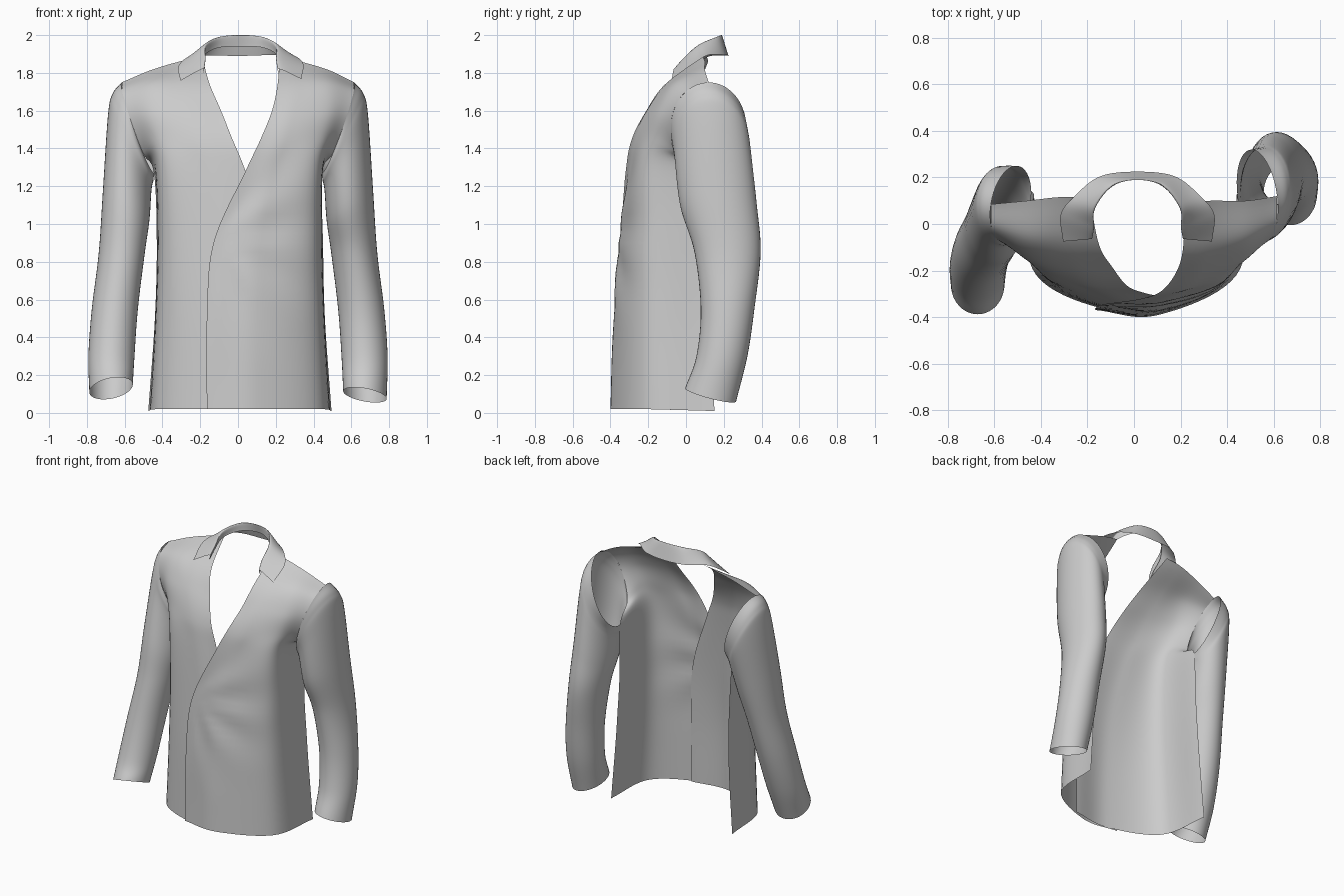
import bpy, math
from mathutils import Vector

if "Cube" in bpy.data.objects:
    bpy.data.objects.remove(bpy.data.objects["Cube"])


def spline(pts, n):
    """Catmull-Rom curve through pts with n steps per span."""
    p = [Vector(q) for q in pts]
    p = [p[0] * 2 - p[1]] + p + [p[-1] * 2 - p[-2]]
    out = []
    for i in range(1, len(p) - 2):
        a, b, c, d = p[i - 1:i + 3]
        for k in range(n):
            t = k / n
            out.append(0.5 * (2 * b + (c - a) * t + (2 * a - 5 * b + 4 * c - d) * t * t
                              + (3 * b - a - 3 * c + d) * t ** 3))
    return out + [p[-2]]


def loft(name, rows, nu, nv, closed=False, flip=False, tweak=None):
    """Smooth sheet through rows of control points."""
    if not closed:
        rows = [spline(r, nu) for r in rows]
    cols = [spline(c, nv) for c in zip(*rows)]
    w, h = len(cols), len(cols[0])
    verts = [tweak(v) if tweak else v for c in cols for v in c]
    faces = []
    for i in range(w if closed else w - 1):
        for j in range(h - 1):
            a, b = i * h + j, ((i + 1) % w) * h + j
            f = (a, b, b + 1, a + 1)
            faces.append(f[::-1] if flip else f)
    me = bpy.data.meshes.new(name)
    me.from_pydata(verts, [], faces)
    ob = bpy.data.objects.new(name, me)
    bpy.context.collection.objects.link(ob)
    me.shade_smooth()
    return ob


def mirror(p, c, drop=0):
    return (2 * c - p[0], p[1], p[2] - drop)


# Armhole ring shared by sleeve tops and panel edges: (centre y, half depth)
LEFT_ARM, RIGHT_ARM = (.12, .20), (.085, .165)


def armhole(side, arm, t):
    c, s = math.cos(t), math.sin(t)
    return (side * (.53 + .085 * c - .025 * s), arm[0] + arm[1] * s, 1.51 + .24 * c)


# Front panels: rows from hem to shoulder seam, points from opening edge to side
panel = [
    [(-.165, -.37, .02), (.10, -.392, .02), (.44, -.22, .02), (.495, .15, .01)],
    [(-.165, -.362, .5), (.10, -.378, .5), (.42, -.22, .5), (.46, .14, .5)],
    [(-.13, -.345, .9), (.12, -.345, .9), (.41, -.22, .9), (.45, .12, .9)],
    [(.04, -.315, 1.28), (.20, -.30, 1.28), (.425, -.205, 1.28)],
    [(.12, -.285, 1.45), (.26, -.265, 1.45), (.45, -.18, 1.45)],
    [(.18, -.21, 1.6), (.30, -.195, 1.61), (.475, -.145, 1.6)],
    [(.21, -.11, 1.74), (.33, -.085, 1.75), (.48, -.06, 1.74)],
    [(.22, .09, 1.885), (.33, .10, 1.86), (.48, .10, 1.815)],
]
seam_angles = [180, 235, 280, 320, 360]


def with_seam(rows, side, arm):
    ends = [[armhole(side, arm, math.radians(a))] for a in seam_angles]
    return rows[:3] + [r + e for r, e in zip(rows[3:], ends)]


def folds(v):
    """Soft drag folds fanning out from the closure."""
    dx, dz = v.x + .12, v.z - .93
    r = math.hypot(dx, dz)
    fade = max(0, 1 - abs(r - .35) / .35) * (1 if dx > 0 else 0)
    v.y += .006 * fade * math.sin(math.atan2(dz, dx) * 9)
    return v


loft("left_front_panel", with_seam(panel, 1, LEFT_ARM), 10, 8, tweak=folds)

# The other panel tucks underneath with a straighter neckline
under_edge = [.2, .2, .17, .04, -.03, -.09, -.15, -.19]
under = []
for row, ex in zip(panel, under_edge):
    r = [mirror(p, .01) for p in row]
    r[0] = (ex, r[0][1] + .02, r[0][2])
    r[1] = (r[1][0], r[1][1] + .016, r[1][2])
    under.append(r)
loft("right_front_panel", with_seam(under, -1, RIGHT_ARM), 10, 8, flip=True)

# Sleeve rings below the armhole: centre x, centre z, half width x, tilt z
rings = [(.556, 1.46, .108, .23), (.573, 1.38, .115, .20), (.592, 1.10, .123, .08),
         (.615, .85, .122, 0), (.652, .55, .122, 0), (.67, .30, .122, 0), (.672, .10, .115, -.02)]


def sleeve(name, side, arm, depth, cuff_tilt, cuff_lift):
    angles = [2 * math.pi * i / 40 for i in range(40)]
    rows = [[armhole(side, arm, t) for t in angles]]
    for k, ((cx, cz, ax, az), (cy, by)) in enumerate(zip(rings, depth)):
        last = k == len(rings) - 1
        bz = cuff_tilt if last else 0
        cz += cuff_lift if last else 0
        rows.append([(side * (cx + ax * math.cos(t)), cy + by * math.sin(t),
                      cz + az * math.cos(t) + bz * math.sin(t)) for t in angles])
    loft(name, rows, 1, 8, closed=True, flip=side > 0)


# One sleeve hangs back, the other swings forward
sleeve("left_sleeve", 1, LEFT_ARM,
       [(.127, .203), (.14, .203), (.172, .203), (.22, .175), (.22, .142),
        (.19, .135), (.13, .135)], -.035, -.005)
sleeve("right_sleeve", -1, RIGHT_ARM,
       [(.08, .17), (.07, .172), (.01, .17), (-.04, .155), (-.11, .145),
        (-.185, .14), (-.26, .128)], -.055, .03)

# Collar: stand bottom, fold line, outer edge, from back centre to front tip
half = [
    [(.015, .20, 1.94), (.015, .19, 2.0), (.015, .225, 1.89)],
    [(.125, .16, 1.935), (.13, .165, 1.99), (.175, .205, 1.895)],
    [(.20, .07, 1.90), (.205, .07, 1.95), (.285, .12, 1.895)],
    [(.21, -.01, 1.84), (.212, -.01, 1.88), (.345, .04, 1.85)],
    [(.215, -.06, 1.79), (.22, -.065, 1.82), (.335, -.075, 1.768)],
]
drops = [0, .003, .008, .014, .01]
flush = [[mirror(r[0], .015), mirror(r[1], .015), mirror(r[2], .015, d)]
         for r, d in zip(half, drops)]
loft("collar", flush[:0:-1] + half, 8, 8)
